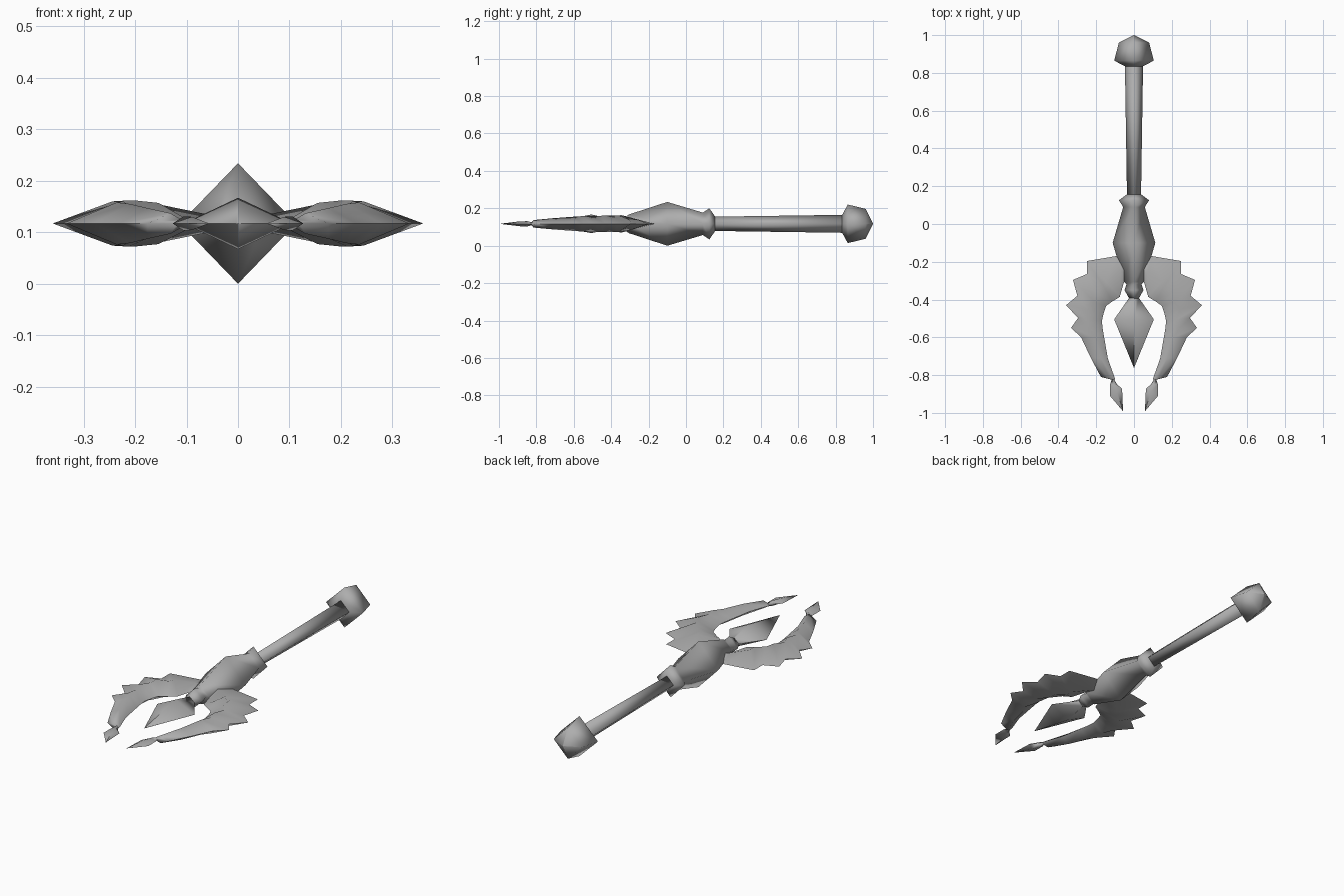
import bpy, bmesh, math
from mathutils import Vector

if "Cube" in bpy.data.objects:
    bpy.data.objects.remove(bpy.data.objects["Cube"])

MID = 0.117  # height of the flat middle plane

steel = bpy.data.materials.new("grey steel")
steel.use_nodes = True
GREY = (0.42, 0.42, 0.42, 1)
steel.diffuse_color = GREY
steel.node_tree.nodes["Principled BSDF"].inputs["Base Color"].default_value = GREY


def finish(name, bm):
    """Weld, orient and smooth a part, leaving knife edges sharp."""
    bmesh.ops.remove_doubles(bm, verts=bm.verts, dist=0.0005)
    bmesh.ops.recalc_face_normals(bm, faces=bm.faces)
    mesh = bpy.data.meshes.new(name)
    bm.to_mesh(mesh)
    bm.free()
    mesh.materials.append(steel)
    obj = bpy.data.objects.new(name, mesh)
    bpy.context.collection.objects.link(obj)
    bpy.ops.object.select_all(action="DESELECT")
    obj.select_set(True)
    bpy.context.view_layer.objects.active = obj
    bpy.ops.object.shade_smooth_by_angle(angle=math.radians(100))
    return obj


def loft(bm, rings):
    """Skin closed rings of equal length and cap both ends."""
    rows = [[bm.verts.new(p) for p in ring] for ring in rings]
    n = len(rows[0])
    for a, b in zip(rows, rows[1:]):
        for i in range(n):
            j = (i + 1) % n
            bm.faces.new((a[i], a[j], b[j], b[i]))
    bm.faces.new(rows[0])
    bm.faces.new(rows[-1])


def diamond_part(name, stations):
    """Four-sided spindle along y from (y, half width, half height)."""
    bm = bmesh.new()
    loft(bm, [[Vector((w, y, MID)), Vector((0, y, MID + h)),
               Vector((-w, y, MID)), Vector((0, y, MID - h))]
              for y, w, h in stations])
    return finish(name, bm)


# Central shaft, back to front
diamond_part("pommel", [(1.0, 0.001, 0.001), (0.96, 0.08, 0.08),
                        (0.865, 0.105, 0.103), (0.835, 0.048, 0.048)])
diamond_part("handle", [(0.84, 0.048, 0.048), (0.14, 0.037, 0.038)])
diamond_part("guard_body", [(0.155, 0.04, 0.04), (0.125, 0.08, 0.083),
                            (0.09, 0.057, 0.06), (-0.1, 0.113, 0.117),
                            (-0.305, 0.052, 0.05), (-0.32, 0.04, 0.04),
                            (-0.35, 0.05, 0.048), (-0.395, 0.025, 0.022)])
diamond_part("centre_spike", [(-0.39, 0.025, 0.022), (-0.505, 0.105, 0.05),
                              (-0.76, 0.001, 0.001)])

# Serrated side blades: outer x, outer y, inner x, inner y, ridge half height
BLADE = [
    (0.05, -0.165, 0.03, -0.29, 0.015),
    (0.095, -0.17, 0.053, -0.307, 0.02),
    (0.25, -0.196, 0.075, -0.385, 0.036),
    (0.25, -0.265, 0.085, -0.392, 0.04),
    (0.323, -0.296, 0.115, -0.41, 0.045),
    (0.30, -0.38, 0.148, -0.434, 0.045),
    (0.36, -0.43, 0.16, -0.47, 0.043),
    (0.296, -0.497, 0.17, -0.513, 0.043),
    (0.333, -0.55, 0.165, -0.56, 0.041),
    (0.28, -0.60, 0.158, -0.60, 0.038),
    (0.23, -0.706, 0.138, -0.714, 0.03),
    (0.175, -0.81, 0.10, -0.82, 0.02),
    (0.118, -0.824, 0.104, -0.826, 0.008),
    (0.127, -0.85, 0.09, -0.848, 0.014),
    (0.127, -0.91, 0.063, -0.873, 0.013),
    (0.059, -0.99, 0.058, -0.989, 0.001),
]
for side, sign in (("left", 1), ("right", -1)):
    bm = bmesh.new()
    rings = []
    for ox, oy, ix, iy, h in BLADE:
        outer = Vector((sign * ox, oy, MID))
        inner = Vector((sign * ix, iy, MID))
        ridge = outer.lerp(inner, 0.58)
        lift = Vector((0, 0, h))
        rings.append([outer, ridge + lift, inner, ridge - lift])
    loft(bm, rings)
    finish(side + "_blade", bm)
